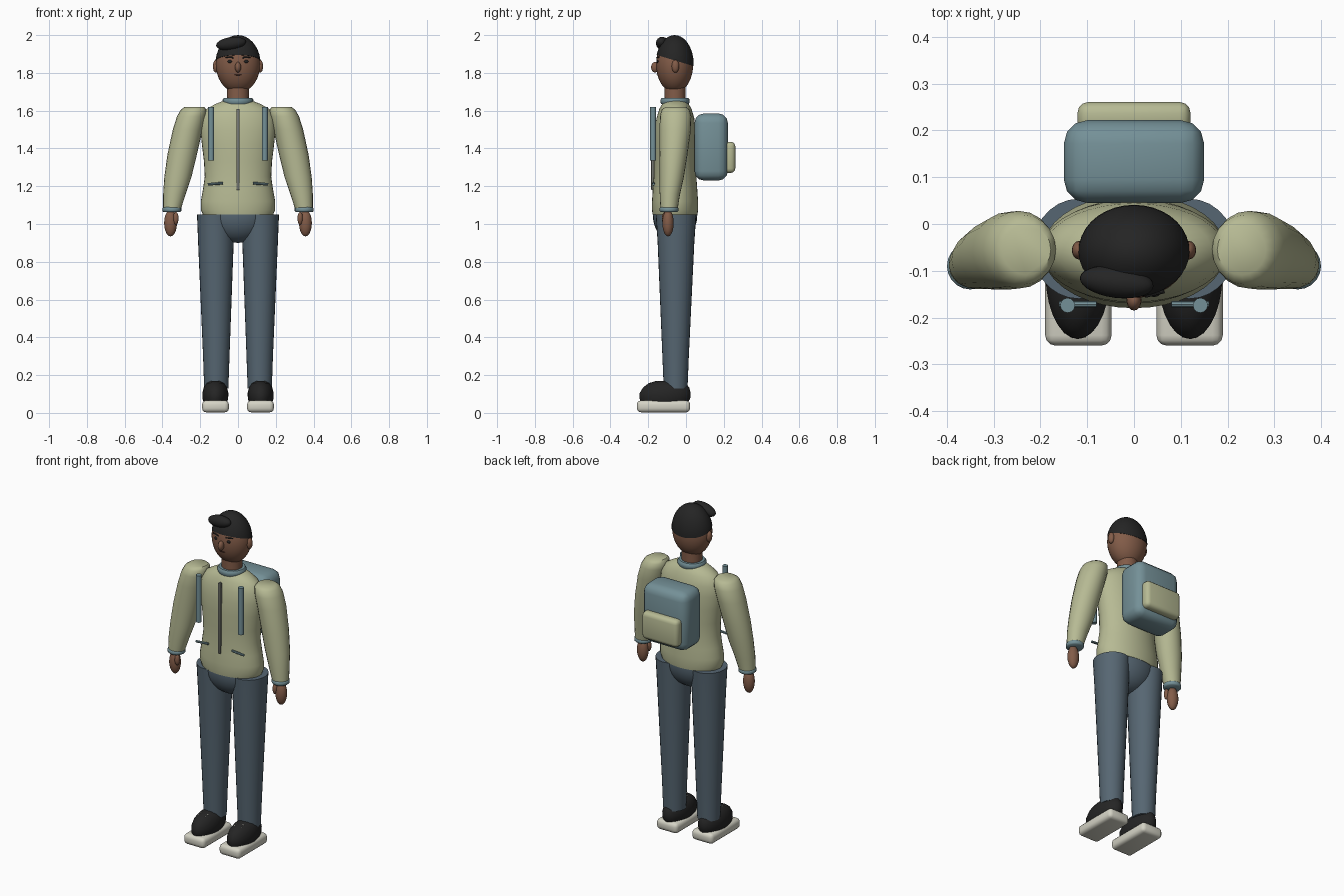
import bpy, bmesh, math
from mathutils import Vector, Matrix

if "Cube" in bpy.data.objects:
    bpy.data.objects.remove(bpy.data.objects["Cube"])


def mat(name, r, g, b):
    m = bpy.data.materials.new(name)
    m.diffuse_color = (r, g, b, 1)
    m.use_nodes = True
    m.node_tree.nodes["Principled BSDF"].inputs["Base Color"].default_value = m.diffuse_color
    return m


OLIVE = mat("olive_cloth", 0.47, 0.49, 0.295)
BLUE = mat("slate_blue", 0.175, 0.28, 0.31)
DENIM = mat("denim", 0.093, 0.133, 0.168)
SKIN = mat("skin", 0.225, 0.107, 0.065)
BLACK = mat("black", 0.018, 0.018, 0.018)
SOLE = mat("off_white", 0.66, 0.65, 0.56)
ZIP = mat("zip_grey", 0.19, 0.195, 0.17)
LIP = mat("dark_lip", 0.07, 0.025, 0.018)


def finish(name, bm, material, angle=40):
    bmesh.ops.recalc_face_normals(bm, faces=bm.faces)
    me = bpy.data.meshes.new(name)
    bm.to_mesh(me)
    bm.free()
    me.materials.append(material)
    ob = bpy.data.objects.new(name, me)
    bpy.context.collection.objects.link(ob)
    bpy.ops.object.select_all(action='DESELECT')
    ob.select_set(True)
    bpy.context.view_layer.objects.active = ob
    bpy.ops.object.shade_smooth_by_angle(angle=math.radians(angle))
    return ob


def ellipsoid(name, c, r, material, rot=(0, 0, 0), cut=None, seg=28):
    """Scaled sphere; cut = (point, normal) keeps the side the normal points to."""
    bm = bmesh.new()
    bmesh.ops.create_uvsphere(bm, u_segments=seg, v_segments=seg // 2, radius=1)
    m = Matrix.Translation(c)
    for a, ax in zip(rot, 'XYZ'):
        m = m @ Matrix.Rotation(a, 4, ax)
    bm.transform(m @ Matrix.Diagonal((*r, 1)))
    if cut:
        bmesh.ops.bisect_plane(bm, geom=bm.verts[:] + bm.edges[:] + bm.faces[:],
                               plane_co=cut[0], plane_no=cut[1], clear_inner=True)
        bmesh.ops.holes_fill(bm, edges=[e for e in bm.edges if e.is_boundary])
    return finish(name, bm, material)


def loft(name, rows, material, seg=28):
    """Capped stack of elliptical rings: (cx, cy, z, rx, ry)."""
    bm = bmesh.new()
    rings = []
    for cx, cy, z, rx, ry in rows:
        rings.append([bm.verts.new((cx + rx * math.cos(2 * math.pi * i / seg),
                                    cy + ry * math.sin(2 * math.pi * i / seg), z))
                      for i in range(seg)])
    for a, b in zip(rings, rings[1:]):
        for i in range(seg):
            j = (i + 1) % seg
            bm.faces.new((a[i], a[j], b[j], b[i]))
    bm.faces.new(rings[0])
    bm.faces.new(rings[-1])
    return finish(name, bm, material, 50)


def box(name, lo, hi, bevel, material):
    """Rounded box between two corners."""
    lo, hi = Vector(lo), Vector(hi)
    bm = bmesh.new()
    bmesh.ops.create_cube(bm, size=1)
    bm.transform(Matrix.Translation((lo + hi) / 2) @ Matrix.Diagonal((*(hi - lo), 1)))
    if bevel:
        bmesh.ops.bevel(bm, geom=bm.edges[:], offset=bevel, segments=3,
                        profile=0.5, affect='EDGES')
    return finish(name, bm, material)


def rod(name, a, b, r, material, seg=12):
    a, b = Vector(a), Vector(b)
    bm = bmesh.new()
    bmesh.ops.create_cone(bm, cap_ends=True, segments=seg, radius1=r, radius2=r,
                          depth=(b - a).length)
    q = (b - a).to_track_quat('Z', 'Y').to_matrix().to_4x4()
    bm.transform(Matrix.Translation((a + b) / 2) @ q)
    return finish(name, bm, material)


# Jacket body, collar and zip
loft("jacket_body", [(0, -.058, 1.05, .186, .119), (0, -.058, 1.075, .197, .122),
                     (0, -.058, 1.12, .197, .122), (0, -.058, 1.18, .186, .118),
                     (0, -.058, 1.25, .176, .113), (0, -.058, 1.33, .18, .112),
                     (0, -.058, 1.42, .191, .112), (0, -.058, 1.5, .199, .109),
                     (0, -.056, 1.56, .193, .1), (0, -.056, 1.61, .165, .085),
                     (0, -.056, 1.635, .12, .07), (0, -.056, 1.655, .07, .055)], OLIVE, 36)
loft("collar", [(0, -.058, 1.635, .076, .073), (0, -.058, 1.645, .081, .077),
                (0, -.058, 1.658, .081, .077), (0, -.058, 1.668, .074, .07)], BLUE)
box("zip", (-.008, -.184, 1.18), (.008, -.165, 1.61), 0.003, ZIP)

# Neck, head and face
loft("neck", [(0, -.058, 1.63, .058, .056), (0, -.058, 1.75, .058, .056)], SKIN)
ellipsoid("head", (0, -.06, 1.845), (.117, .098, .15), SKIN, seg=36)
ellipsoid("hair_cap", (0, -.06, 1.845), (.12, .101, .155), BLACK, seg=36,
          cut=((0, -.06, 1.866), (0, .3, 1)))
ellipsoid("hair_swoop", (-.037, -.124, 1.955), (.08, .034, .034), BLACK,
          rot=(0, -.14, -.12))
ellipsoid("nose", (0, -.163, 1.83), (.016, .022, .028), SKIN, seg=16)
ellipsoid("mouth", (0, -.15, 1.79), (.018, .006, .003), LIP, seg=12)

# Pelvis
ellipsoid("pelvis", (0, -.058, 1.05), (.17, .118, .15), DENIM)

# Backpack with outer pocket
box("backpack", (-.15, .045, 1.23), (.15, .222, 1.585), .05, BLUE)
box("backpack_pocket", (-.121, .195, 1.27), (.121, .261, 1.435), .024, OLIVE)

for s, side in ((-1, "left"), (1, "right")):
    # Ears, eyes and brows
    ellipsoid(side + "_ear", (s * .117, -.056, 1.835), (.016, .02, .034), SKIN, seg=16)
    ellipsoid(side + "_eye", (s * .043, -.15, 1.86), (.012, .006, .008), BLACK, seg=12)
    rod(side + "_brow", (s * .024, -.154, 1.881), (s * .065, -.144, 1.884), .004, BLACK, 8)

    # Sleeve, cuff, hand and thumb
    loft(side + "_sleeve", [(s * .35, -.09, 1.075, .046, .045),
                            (s * .336, -.085, 1.16, .06, .054),
                            (s * .318, -.075, 1.25, .072, .064),
                            (s * .295, -.066, 1.37, .078, .074),
                            (s * .266, -.057, 1.5, .079, .083),
                            (s * .246, -.055, 1.57, .077, .083),
                            (s * .235, -.055, 1.605, .068, .074),
                            (s * .23, -.055, 1.62, .052, .054)], OLIVE, 20)
    loft(side + "_cuff", [(s * .35, -.09, 1.063, .044, .044), (s * .35, -.09, 1.069, .05, .05),
                          (s * .35, -.09, 1.083, .05, .05), (s * .35, -.09, 1.09, .044, .044)],
         BLUE, 20)
    ellipsoid(side + "_hand", (s * .357, -.095, 1.005), (.034, .03, .071), SKIN, seg=20)
    ellipsoid(side + "_thumb", (s * .329, -.113, 1.03), (.015, .015, .034), SKIN, seg=14)

    # Trouser leg
    loft(side + "_leg", [(s * .115, -.055, .13, .064, .063), (s * .115, -.055, .3, .07, .07),
                         (s * .117, -.053, .9, .094, .097),
                         (s * .118, -.053, 1.05, .099, .107)], DENIM)

    # Shoe: upper, sole and laces
    loft(side + "_shoe", [(s * .12, -.115, .05, .06, .12), (s * .12, -.112, .075, .068, .134),
                          (s * .12, -.11, .105, .069, .135), (s * .12, -.105, .135, .061, .122),
                          (s * .12, -.1, .157, .046, .098), (s * .12, -.095, .17, .022, .06)],
         BLACK)
    box(side + "_sole", (s * .119 - .071, -.26, .003), (s * .119 + .071, .022, .066), .022, SOLE)
    for y, z in ((-.15, .164), (-.172, .158)):
        rod(side + "_lace", (s * .12 - .025, y, z), (s * .12 + .025, y, z), .003, SOLE, 8)

    # Backpack strap on the chest and jacket pocket trim
    rod(side + "_strap", (s * .142, -.174, 1.335), (s * .142, -.174, 1.62), .016, BLUE)
    rod(side + "_pocket_trim", (s * .16, -.172, 1.21), (s * .08, -.172, 1.216), .007, BLUE, 8)
